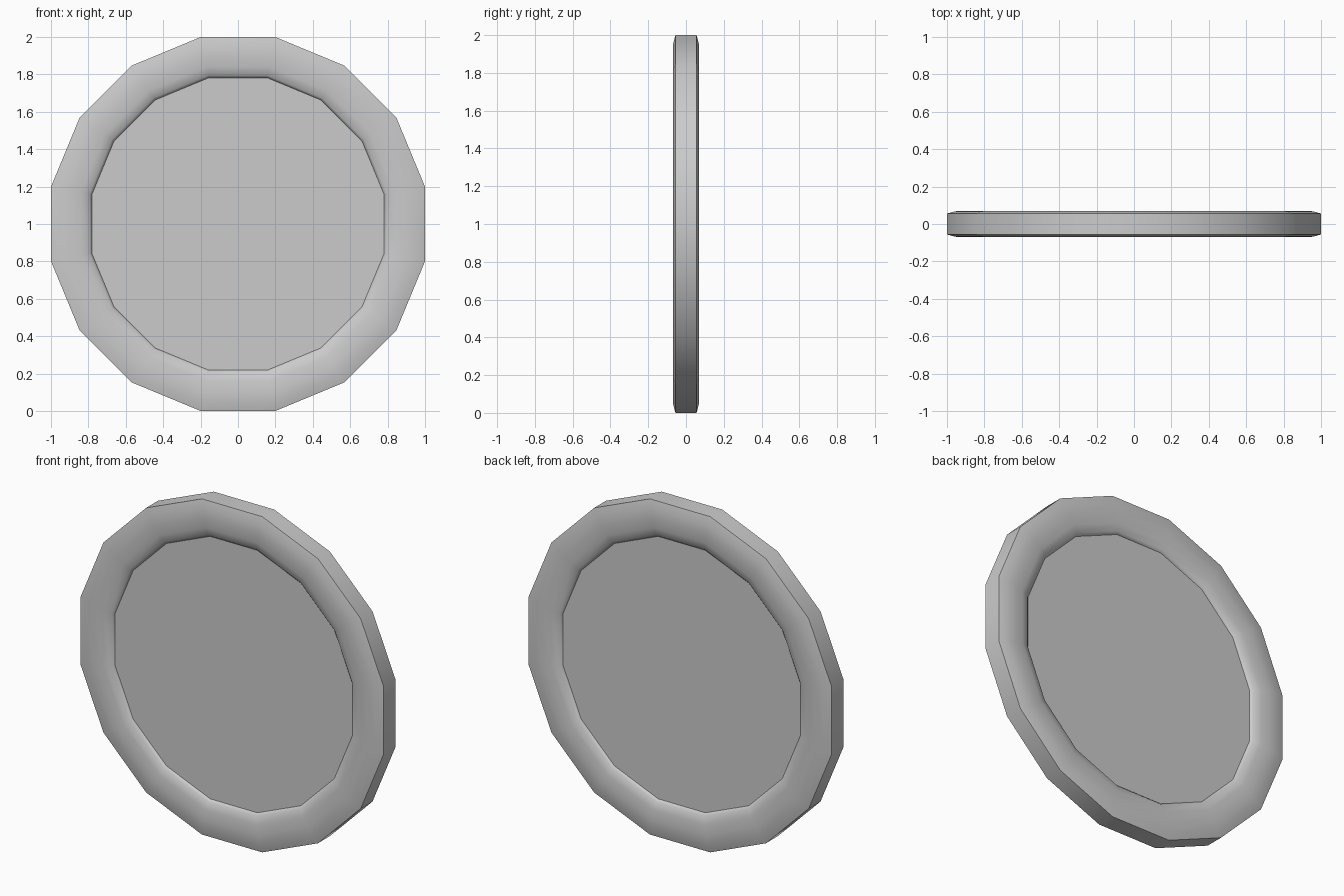
import bpy, bmesh, math

if "Cube" in bpy.data.objects:
    bpy.data.objects.remove(bpy.data.objects["Cube"])

SIDES = 16
K = 1 / math.cos(math.pi / SIDES)   # flat-to-flat radius -> corner radius


def point(r, y, i):
    a = (i + 0.5) * 2 * math.pi / SIDES
    return (r * K * math.cos(a), y, 1 + r * K * math.sin(a))


def finish(name, bm, angle):
    bmesh.ops.recalc_face_normals(bm, faces=bm.faces)
    me = bpy.data.meshes.new(name)
    bm.to_mesh(me)
    bm.free()
    ob = bpy.data.objects.new(name, me)
    bpy.context.collection.objects.link(ob)
    bpy.ops.object.select_all(action='DESELECT')
    bpy.context.view_layer.objects.active = ob
    ob.select_set(True)
    bpy.ops.object.shade_smooth_by_angle(angle=math.radians(angle))


# Rounded rim: half cross-section (radius, y) mirrored front to back
half = [(0.78, 0.038), (0.795, 0.054), (0.84, 0.066), (0.90, 0.07),
        (0.955, 0.068), (1.0, 0.056)]
profile = half + [(r, -y) for r, y in reversed(half)]
bm = bmesh.new()
rings = [[bm.verts.new(point(r, y, i)) for r, y in profile] for i in range(SIDES)]
n = len(profile)
for i in range(SIDES):
    a, b = rings[i], rings[(i + 1) % SIDES]
    for j in range(n):
        k = (j + 1) % n
        bm.faces.new((a[j], a[k], b[k], b[j]))
finish("rim", bm, 70)

# Flat centre panel, slightly recessed on both faces
bm = bmesh.new()
front = [bm.verts.new(point(0.785, -0.04, i)) for i in range(SIDES)]
back = [bm.verts.new(point(0.785, 0.04, i)) for i in range(SIDES)]
bm.faces.new(front)
bm.faces.new(back[::-1])
for i in range(SIDES):
    k = (i + 1) % SIDES
    bm.faces.new((front[i], front[k], back[k], back[i]))
finish("centre_panel", bm, 30)
